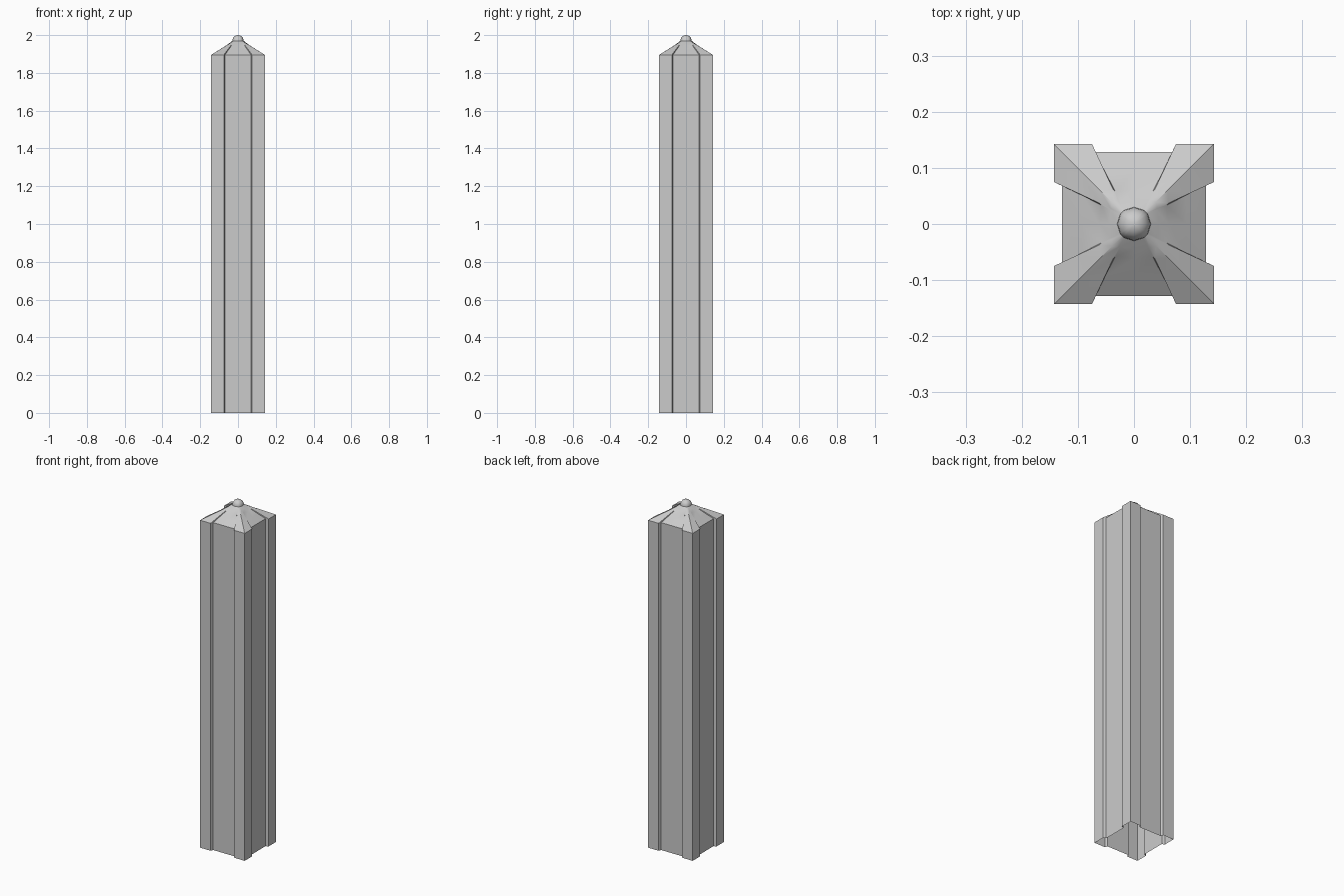
import bpy, bmesh, math

if "Cube" in bpy.data.objects:
    bpy.data.objects.remove(bpy.data.objects["Cube"])

# one quadrant of the shaft section, and matching angles on the knob
quad = [(.128, 0), (.128, .069), (.143, .075), (.143, .143), (.075, .143), (.069, .128)]
angles = [0, 34, 40, 45, 50, 56]
R, ZK, ZS = .03, 1.97, 1.895

def four_fold(points):
    out = []
    for k in range(4):
        for x, y in points:
            for _ in range(k):
                x, y = -y, x
            out.append((x, y))
    return out

def circle(r):
    return four_fold([(r * math.cos(math.radians(a)), r * math.sin(math.radians(a))) for a in angles])

section = four_fold(quad)
base = circle(R)

def blend(t):
    return [(a[0] * (1 - t) + b[0] * t, a[1] * (1 - t) + b[1] * t) for a, b in zip(section, base)]

# shaft, sloped cap, round knob, as (height, ring)
rings = [(0, section), (ZS, section)]
for t in (.35, .68, .85, 1):
    rings.append((ZS + (ZK - ZS) * t, blend(t)))
for i in range(1, 6):
    a = math.radians(15 * i)
    rings.append((ZK + R * math.sin(a), circle(R * math.cos(a))))

bm = bmesh.new()
loops = [[bm.verts.new((x, y, z)) for x, y in ring] for z, ring in rings]
n = len(section)
for lo, hi in zip(loops, loops[1:]):
    for i in range(n):
        j = (i + 1) % n
        bm.faces.new((lo[i], lo[j], hi[j], hi[i]))
tip = bm.verts.new((0, 0, 2))
for i in range(n):
    bm.faces.new((loops[-1][i], loops[-1][(i + 1) % n], tip))

mesh = bpy.data.meshes.new("ribbed_post")
bm.to_mesh(mesh)
bm.free()
post = bpy.data.objects.new("ribbed_post", mesh)
bpy.context.collection.objects.link(post)
mat = bpy.data.materials.new("light grey")
mat.diffuse_color = (.6, .6, .6, 1)
mat.use_nodes = True
mat.node_tree.nodes["Principled BSDF"].inputs["Base Color"].default_value = mat.diffuse_color
mesh.materials.append(mat)

bpy.context.view_layer.objects.active = post
post.select_set(True)
bpy.ops.object.shade_smooth_by_angle(angle=math.radians(35))
